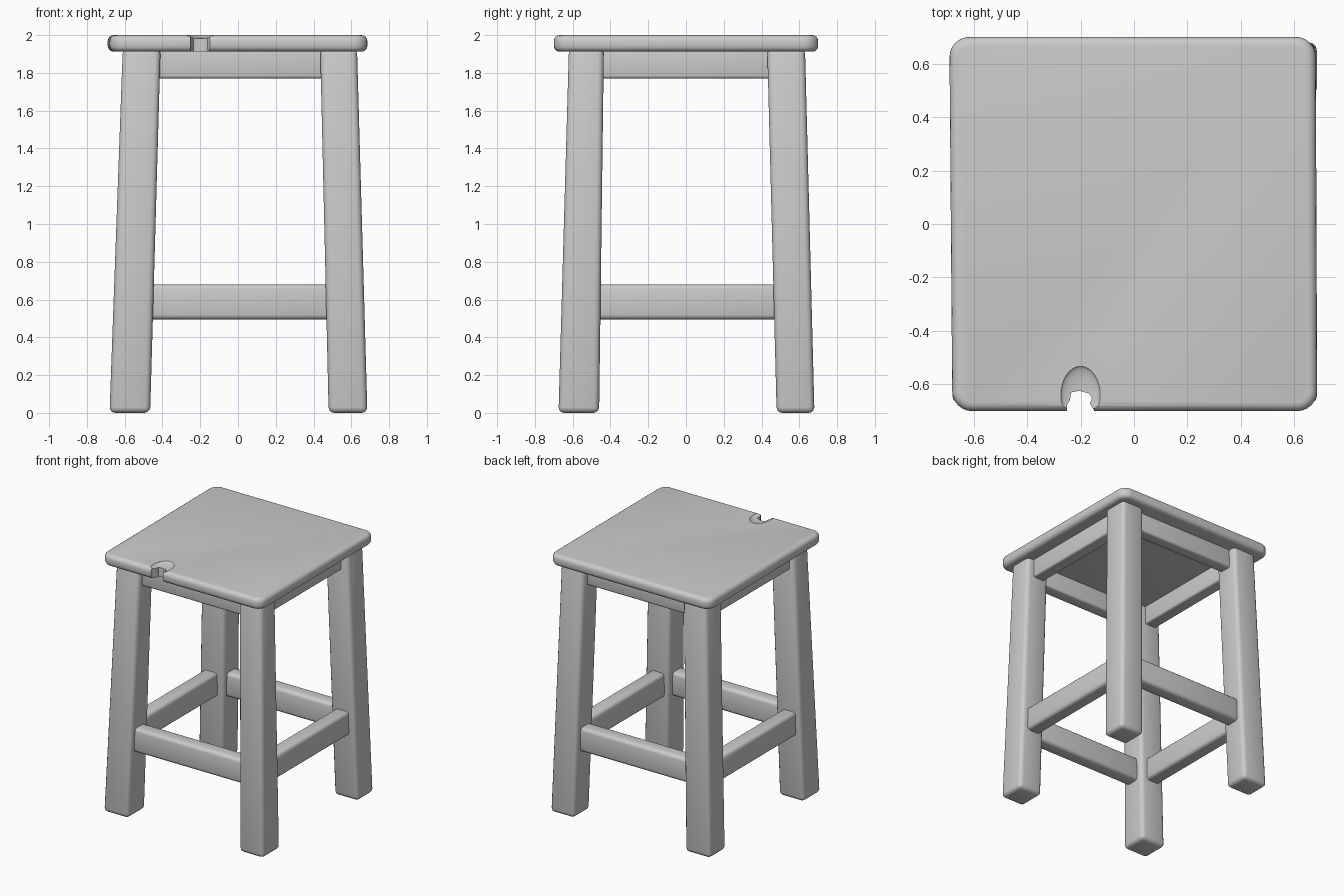
import bpy, bmesh, math

if "Cube" in bpy.data.objects:
    bpy.data.objects.remove(bpy.data.objects["Cube"])


def finish(name, bm):
    bmesh.ops.recalc_face_normals(bm, faces=bm.faces)
    mesh = bpy.data.meshes.new(name)
    bm.to_mesh(mesh)
    bm.free()
    ob = bpy.data.objects.new(name, mesh)
    bpy.context.collection.objects.link(ob)
    return ob


def activate(ob):
    bpy.ops.object.select_all(action='DESELECT')
    ob.select_set(True)
    bpy.context.view_layer.objects.active = ob


def smooth(ob):
    activate(ob)
    bpy.ops.object.shade_smooth_by_angle(angle=math.radians(40))


def bar(name, low, high, z0, z1, bevel):
    """Tapered block: low/high are (x0, x1, y0, y1) rectangles at z0/z1."""
    bm = bmesh.new()
    rings = []
    for (x0, x1, y0, y1), z in ((low, z0), (high, z1)):
        rings.append([bm.verts.new((x, y, z)) for x, y in
                      ((x0, y0), (x1, y0), (x1, y1), (x0, y1))])
    a, b = rings
    bm.faces.new(a[::-1])
    bm.faces.new(b)
    for i in range(4):
        j = (i + 1) % 4
        bm.faces.new((a[i], a[j], b[j], b[i]))
    bmesh.ops.bevel(bm, geom=bm.edges[:], offset=bevel, segments=3,
                    profile=0.5, affect='EDGES', clamp_overlap=True)
    ob = finish(name, bm)
    smooth(ob)
    return ob


def prism(name, outline, z0, z1):
    bm = bmesh.new()
    face = bm.faces.new([bm.verts.new((x, y, z0)) for x, y in outline])
    top = bmesh.ops.extrude_face_region(bm, geom=[face])['geom']
    bmesh.ops.translate(bm, vec=(0, 0, z1 - z0),
                        verts=[v for v in top if isinstance(v, bmesh.types.BMVert)])
    return finish(name, bm), z1


# Seat slab with rounded corners and softened rims
R = 0.075
outline = []
for cx, cy, start in ((0.68 - R, 0.70 - R, 0), (-0.69 + R, 0.70 - R, 90),
                      (-0.68 + R, -0.70 + R, 180), (0.685 - R, -0.70 + R, 270)):
    for k in range(7):
        t = math.radians(start + k * 15)
        outline.append((cx + R * math.cos(t), cy + R * math.sin(t)))
seat, _ = prism("seat", outline, 1.912, 2.0)
bm = bmesh.new()
bm.from_mesh(seat.data)
rims = [e for e in bm.edges if abs(e.verts[0].co.z - e.verts[1].co.z) < 1e-4]
bmesh.ops.bevel(bm, geom=rims, offset=0.032, segments=4, profile=0.5, affect='EDGES')
bm.to_mesh(seat.data)
bm.free()

# Chipped notch in the front edge, plus the worn dip behind it
notch, _ = prism("notch_cutter", [
    (-0.255, -0.75), (-0.14, -0.75), (-0.15, -0.695), (-0.165, -0.672), (-0.157, -0.65),
    (-0.17, -0.633), (-0.205, -0.624), (-0.235, -0.63), (-0.24, -0.66), (-0.25, -0.675)],
    1.85, 2.06)
bpy.ops.mesh.primitive_uv_sphere_add(segments=32, ring_count=16, radius=1,
                                     location=(-0.2, -0.64, 2.004))
dip = bpy.context.object
dip.name = "dip_cutter"
dip.scale = (0.075, 0.11, 0.022)
for cutter in (dip, notch):
    cutter.hide_render = True
    mod = seat.modifiers.new("cut", 'BOOLEAN')
    mod.operation = 'DIFFERENCE'
    mod.solver = 'EXACT'
    mod.object = cutter
    activate(seat)
    bpy.ops.object.modifier_apply(modifier=mod.name)
    bpy.data.objects.remove(cutter)
smooth(seat)

# Splayed, slightly tapered legs: (bottom span, top span) per side
X = {"left": ((-0.68, -0.465), (-0.61, -0.41)), "right": ((0.48, 0.685), (0.435, 0.63))}
Y = {"front": ((-0.675, -0.46), (-0.62, -0.435)), "back": ((0.48, 0.68), (0.43, 0.63))}
for yn, (yb, yt) in Y.items():
    for xn, (xb, xt) in X.items():
        bar(f"{yn}_{xn}_leg", xb + yb, xt + yt, 0.0, 1.93, 0.03)

# Aprons under the seat and stretchers near the floor
for part, z0, z1, mid, half, bevel in (("apron", 1.77, 1.93, 0.525, 0.05, 0.015),
                                       ("stretcher", 0.495, 0.68, 0.56, 0.058, 0.025)):
    for name, s in (("front", -1), ("back", 1)):
        r = (-0.5, 0.52, s * mid - half, s * mid + half)
        bar(f"{name}_{part}", r, r, z0, z1, bevel)
    for name, s in (("left", -1), ("right", 1)):
        r = (s * mid - half, s * mid + half, -0.52, 0.52)
        bar(f"{name}_{part}", r, r, z0, z1, bevel)
